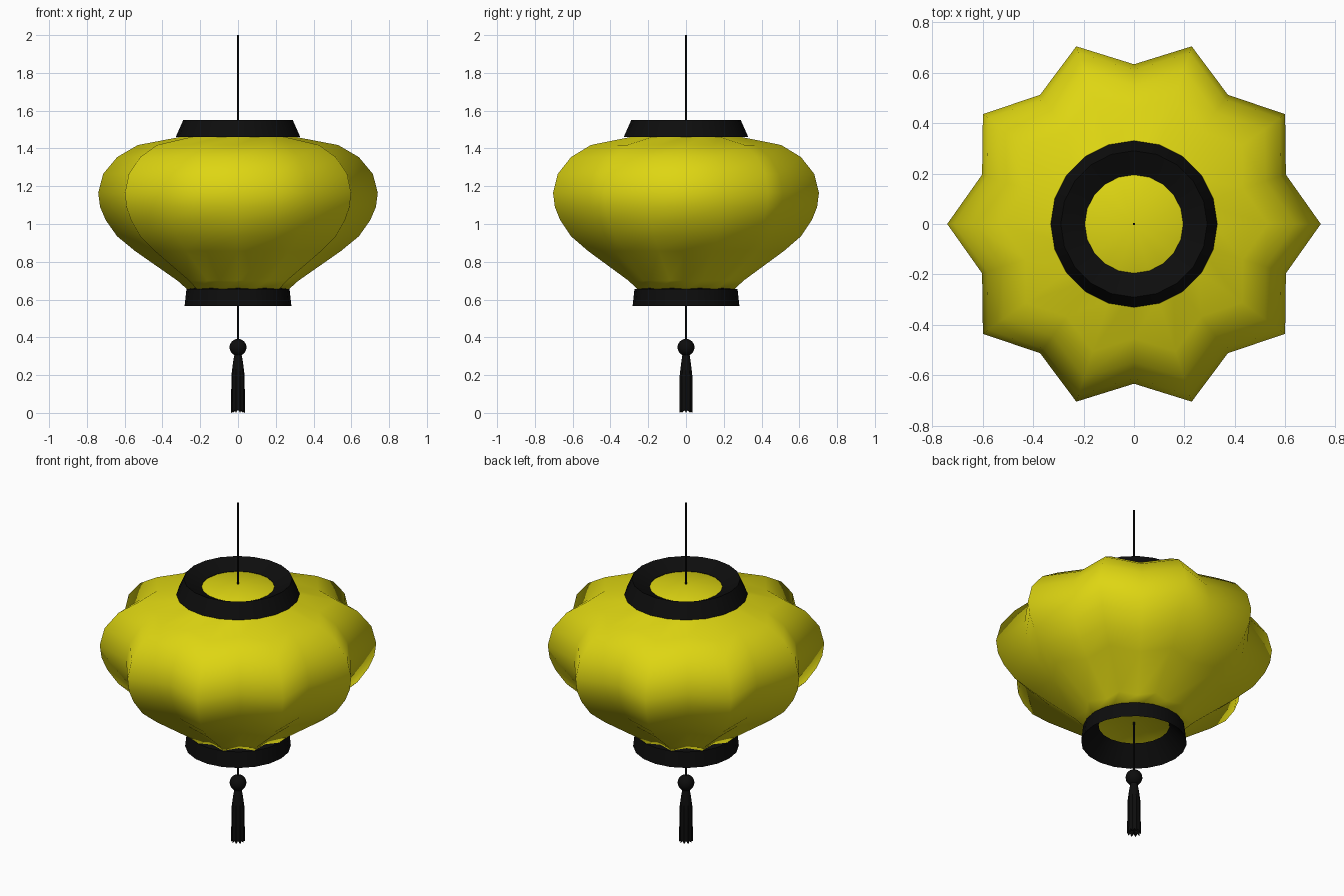
import bpy, bmesh, math

cube = bpy.data.objects.get("Cube")
if cube:
    bpy.data.objects.remove(cube, do_unlink=True)


def material(name, rgb, roughness):
    m = bpy.data.materials.new(name)
    m.use_nodes = True
    m.diffuse_color = (*rgb, 1)
    bsdf = m.node_tree.nodes["Principled BSDF"]
    bsdf.inputs["Base Color"].default_value = (*rgb, 1)
    bsdf.inputs["Roughness"].default_value = roughness
    return m


yellow = material("paper yellow", (0.73, 0.67, 0.006), 0.6)
black = material("lacquer black", (0.004, 0.004, 0.004), 0.6)


def lathe(name, profile, sides, mat, closed=False, smooth=None):
    """Turn (radius, z, valley scale, valley lift) rows around z.
    Every second column is a valley."""
    bm = bmesh.new()
    rows = []
    for r, z, scale, lift in profile:
        row = []
        for i in range(sides):
            a = math.tau * i / sides
            valley = i % 2
            rr = r * (scale if valley else 1)
            row.append(bm.verts.new((rr * math.cos(a), rr * math.sin(a),
                                     z + lift * valley)))
        rows.append(row)
    if closed:
        rows.append(rows[0])
    for low, high in zip(rows, rows[1:]):
        for i in range(sides):
            j = (i + 1) % sides
            bm.faces.new((low[i], low[j], high[j], high[i]))
    bmesh.ops.remove_doubles(bm, verts=bm.verts, dist=1e-5)
    bmesh.ops.recalc_face_normals(bm, faces=bm.faces)
    me = bpy.data.meshes.new(name)
    bm.to_mesh(me)
    bm.free()
    me.materials.append(mat)
    ob = bpy.data.objects.new(name, me)
    bpy.context.collection.objects.link(ob)
    bpy.ops.object.select_all(action='DESELECT')
    ob.select_set(True)
    bpy.context.view_layer.objects.active = ob
    if smooth:
        bpy.ops.object.shade_smooth_by_angle(angle=math.radians(smooth))
    return ob


def plain(points):
    return [(r, z, 1, 0) for r, z in points]


# Ten-pointed paper shade with shallow closed ends
shade = [(0.27, 0.655), (0.32, 0.70), (0.545, 0.857), (0.64, 0.935),
         (0.70, 1.02), (0.73, 1.09), (0.74, 1.165), (0.714, 1.265),
         (0.64, 1.354), (0.53, 1.418), (0.31, 1.46)]
body = plain([(0, 0.69), (0.2, 0.675)])
body += [(r, z, 0.855, 0) for r, z in shade]
body += plain([(0.19, 1.505), (0, 1.52)])
lathe("paper_shade", body, 20, yellow, smooth=80)

# Collars, sloping inwards to the closed ends
lathe("top_collar", plain([(0.33, 1.46), (0.29, 1.55), (0.195, 1.505),
                           (0.195, 1.46)]), 20, black, True, 30)
lathe("bottom_collar", plain([(0.283, 0.565), (0.273, 0.655), (0.19, 0.668)]),
      20, black, True, 30)

# Hanging cord running through to the tassel
lathe("cord", plain([(0, 0.3), (0.005, 0.3), (0.005, 2), (0, 2)]),
      8, black, smooth=60)

# Bead
bpy.ops.mesh.primitive_uv_sphere_add(segments=20, ring_count=12, radius=0.045,
                                     location=(0, 0, 0.347))
bead = bpy.context.object
bead.name = "bead"
bead.data.materials.append(black)
bpy.ops.object.shade_smooth()

# Fluted tassel with a ragged lower edge
lathe("tassel", [(0, 0.32, 1, 0), (0.018, 0.315, 1, 0), (0.026, 0.27, 0.95, 0),
                 (0.035, 0.20, 0.9, 0), (0.037, 0.0, 0.88, 0.016),
                 (0, 0.02, 1, 0)], 20, black, smooth=30)
